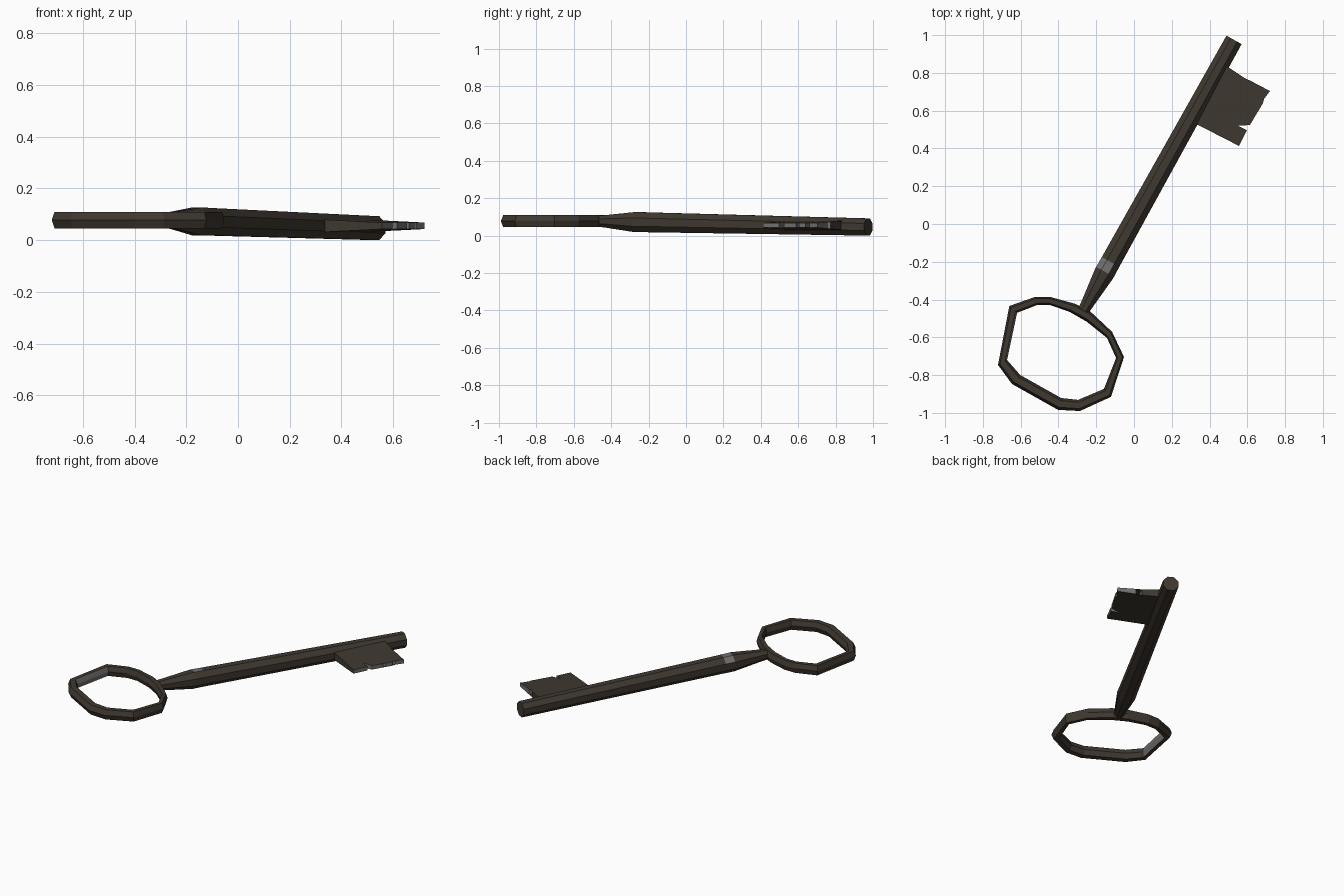
import bpy, bmesh, math
from mathutils import Vector

if "Cube" in bpy.data.objects:
    bpy.data.objects.remove(bpy.data.objects["Cube"])


def material(name, rgb):
    m = bpy.data.materials.new(name)
    m.diffuse_color = (*rgb, 1)
    m.use_nodes = True
    m.node_tree.nodes["Principled BSDF"].inputs["Base Color"].default_value = m.diffuse_color
    return m


IRON = material("dark_iron", (0.050, 0.040, 0.030))
WORN = material("worn_grey", (0.17, 0.165, 0.16))

# Shaft axis in plan: origin at the collar, running toward the tip
ORIGIN = Vector((-0.158, -0.262, 0))
AXIS = Vector((0.486, 0.874, 0)).normalized()
SIDE = Vector((AXIS.y, -AXIS.x, 0))


def finish(name, bm):
    bmesh.ops.recalc_face_normals(bm, faces=bm.faces)
    me = bpy.data.meshes.new(name)
    bm.to_mesh(me)
    bm.free()
    me.materials.append(IRON)
    me.materials.append(WORN)
    ob = bpy.data.objects.new(name, me)
    bpy.context.collection.objects.link(ob)
    return ob


def bridge(bm, a, b):
    n = len(a)
    return [bm.faces.new((a[i], a[(i + 1) % n], b[(i + 1) % n], b[i])) for i in range(n)]


# Shaft: eight-sided rod (distance along axis, half width, centre height)
bm = bmesh.new()
rings = []
for t, half, z in [(-0.245, 0.028, 0.077), (-0.18, 0.034, 0.076), (0.0, 0.054, 0.072),
                   (0.01, 0.054, 0.072), (0.07, 0.053, 0.071), (1.415, 0.046, 0.046)]:
    r = half / math.cos(math.pi / 8)
    ring = []
    for k in range(8):
        a = math.pi / 8 + k * math.pi / 4
        ring.append(bm.verts.new(ORIGIN + AXIS * t + SIDE * r * math.cos(a)
                                 + Vector((0, 0, z + r * math.sin(a)))))
    rings.append(ring)
bands = [bridge(bm, a, b) for a, b in zip(rings, rings[1:])]
bm.faces.new(rings[0])
bm.faces.new(rings[-1])
for k in (1, 2):                       # worn patch: top and upper left faces
    bands[3][k].material_index = 1
finish("shaft", bm)

# Bow: uneven twelve-cornered loop with bevelled bar section
outer = [(-0.66, -0.434), (-0.524, -0.386), (-0.444, -0.386), (-0.31, -0.423),
         (-0.228, -0.466), (-0.116, -0.571), (-0.053, -0.704), (-0.122, -0.915),
         (-0.286, -0.99), (-0.402, -0.984), (-0.646, -0.847), (-0.72, -0.746)]
inner = [(-0.619, -0.47), (-0.513, -0.429), (-0.444, -0.429), (-0.339, -0.466),
         (-0.249, -0.518), (-0.143, -0.603), (-0.095, -0.709), (-0.159, -0.873),
         (-0.296, -0.931), (-0.386, -0.921), (-0.603, -0.799), (-0.672, -0.72)]
section = [(0.0, 0), (0.22, 1), (0.78, 1), (1.0, 0), (0.78, -1), (0.22, -1)]
bm = bmesh.new()
loops = []
for o, i in zip(outer, inner):
    o, i = Vector((*o, 0)), Vector((*i, 0))
    loops.append([bm.verts.new(o.lerp(i, f) + Vector((0, 0, 0.077 + 0.032 * s)))
                  for f, s in section])
for n in range(len(loops)):
    faces = bridge(bm, loops[n - 1], loops[n])
    if n == 0:                         # worn inner face on the long left side
        faces[2].material_index = faces[3].material_index = 1
finish("bow", bm)

# Bit: notched plate that thins away from the shaft
outline = [(0.28, 0.555), (0.556, 0.413), (0.598, 0.497), (0.55, 0.52), (0.614, 0.524),
           (0.651, 0.587), (0.61, 0.605), (0.661, 0.603), (0.683, 0.64), (0.635, 0.66),
           (0.688, 0.661), (0.72, 0.704), (0.619, 0.757), (0.56, 0.656), (0.53, 0.65),
           (0.587, 0.772), (0.45, 0.863)]
bm = bmesh.new()
low, high = [], []
for x, y in outline:
    p = Vector((x, y, 0))
    half = 0.026 - 0.045 * (p - ORIGIN).dot(SIDE)
    low.append(bm.verts.new((x, y, 0.055 - half)))
    high.append(bm.verts.new((x, y, 0.055 + half)))
for f in bridge(bm, low, high)[1:-2]:  # cut edges are worn
    f.material_index = 1
bm.faces.new(low)
bm.faces.new(high)
bmesh.ops.triangulate(bm, faces=[f for f in bm.faces if len(f.verts) > 4])
finish("bit", bm)
